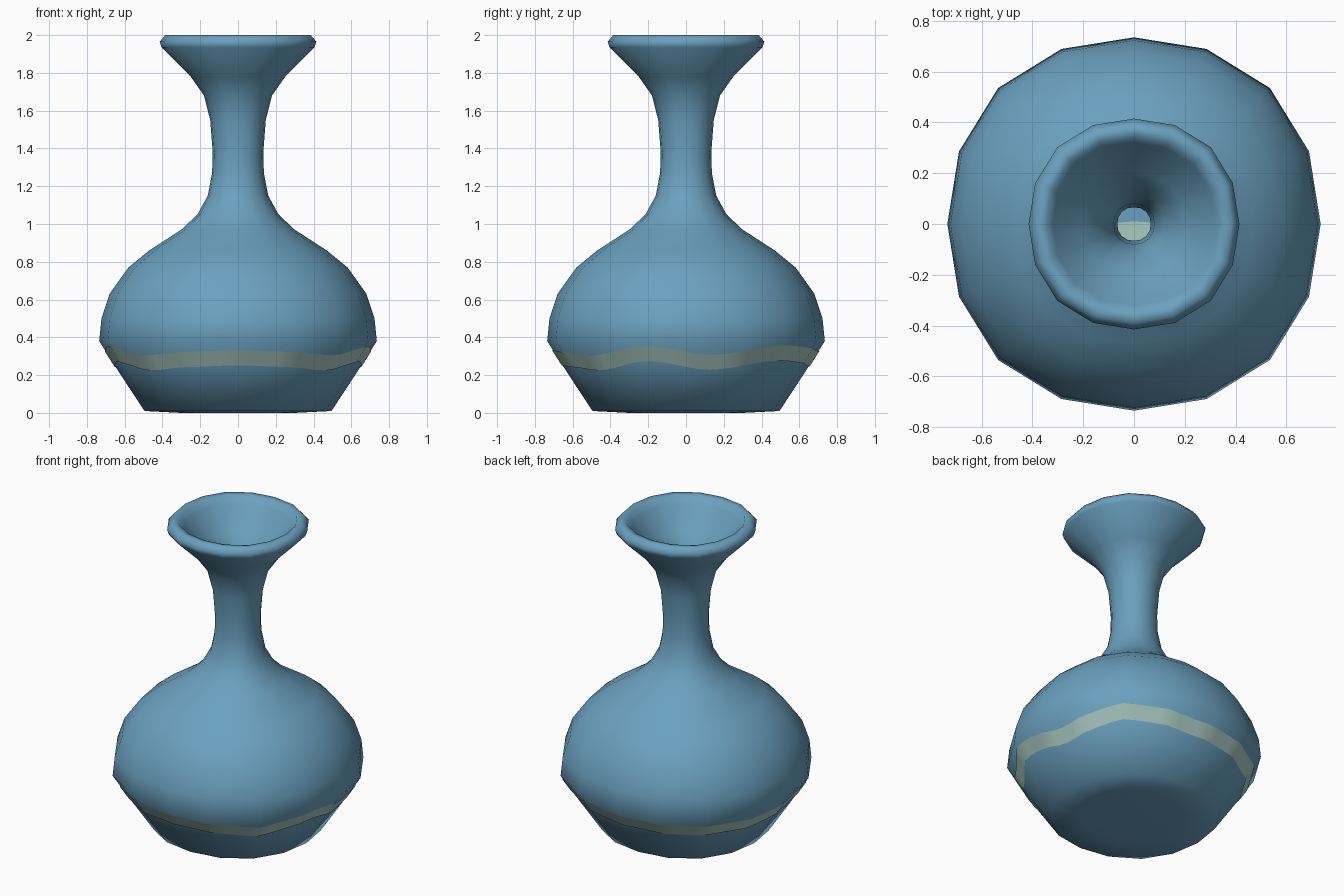
import bpy, bmesh, math

if "Cube" in bpy.data.objects:
    bpy.data.objects.remove(bpy.data.objects["Cube"])

SIDES = 16


def material(name, rgb):
    m = bpy.data.materials.new(name)
    m.diffuse_color = (*rgb, 1)
    m.use_nodes = True
    m.node_tree.nodes["Principled BSDF"].inputs["Base Color"].default_value = m.diffuse_color
    return m


blue = material("glazed blue", (0.145, 0.355, 0.52))
pale = material("pale green glaze", (0.40, 0.59, 0.54))


def corner(k):
    # slightly squared sixteen-sided ring of unit radius
    a = 2 * math.pi * k / SIDES
    s = 1 + 0.015 * (1 - math.cos(4 * a))
    return s * math.cos(a), s * math.sin(a)


def make_object(name, bm, mats):
    mesh = bpy.data.meshes.new(name)
    for f in bm.faces:
        f.smooth = True
    bm.to_mesh(mesh)
    bm.free()
    for m in mats:
        mesh.materials.append(m)
    ob = bpy.data.objects.new(name, mesh)
    bpy.context.collection.objects.link(ob)
    return ob


# Vase: one continuous lathed wall, outside up to the lip then down inside
outer = [(0.30, 0.0), (0.495, 0.01), (0.62, 0.20), (0.735, 0.38), (0.723, 0.50),
         (0.68, 0.63), (0.58, 0.77), (0.47, 0.86), (0.30, 0.97), (0.215, 1.05),
         (0.16, 1.15), (0.137, 1.27), (0.134, 1.38), (0.147, 1.55),
         (0.18, 1.68), (0.25, 1.78), (0.405, 1.935), (0.415, 1.965), (0.385, 2.0)]
inner = [(0.345, 1.995), (0.32, 1.95), (0.20, 1.83), (0.12, 1.72), (0.08, 1.57),
         (0.066, 1.38), (0.07, 1.25), (0.10, 1.12), (0.17, 1.00), (0.26, 0.91),
         (0.42, 0.80), (0.53, 0.71), (0.62, 0.60), (0.655, 0.48), (0.66, 0.39),
         (0.55, 0.21), (0.45, 0.08), (0.15, 0.075)]
bm = bmesh.new()
rings = []
for r, z in outer + inner:
    rings.append([bm.verts.new((r * corner(k)[0], r * corner(k)[1], z))
                  for k in range(SIDES)])
for a, b in zip(rings, rings[1:]):
    for k in range(SIDES):
        n = (k + 1) % SIDES
        bm.faces.new((a[k], a[n], b[n], b[k]))
bm.faces.new(rings[0][::-1])

# Inner floor: half of it shows the pale glaze through the neck
centre = bm.verts.new((0, 0.01, 0.075))
for k in range(SIDES):
    f = bm.faces.new((rings[-1][k], rings[-1][(k + 1) % SIDES], centre))
    f.material_index = 1 if f.calc_center_median().y < 0 else 0
make_object("vase_body", bm, [blue, pale])

# Wavy painted band: thin strip following the lower wall
knots = [(-90, 0.292), (-67, 0.283), (-45, 0.265), (-17, 0.314), (11, 0.268),
         (45, 0.317), (90, 0.287), (135, 0.275), (169, 0.268), (197, 0.314),
         (225, 0.265), (247, 0.283), (270, 0.292)]


def wave(deg):
    for (a, za), (b, zb) in zip(knots, knots[1:]):
        if a <= deg <= b:
            t = (deg - a) / (b - a)
            t = t * t * (3 - 2 * t)
            return za + (zb - za) * t
    return knots[-1][1]


def wall_radius(z):
    for (ra, za), (rb, zb) in zip(outer, outer[1:]):
        if za <= z <= zb:
            return ra + (rb - ra) * (z - za) / (zb - za)


bm = bmesh.new()
STEPS = 4
cols = []
for i in range(SIDES * STEPS):
    k, t = divmod(i, STEPS)
    t /= STEPS
    (x0, y0), (x1, y1) = corner(k), corner(k + 1)
    x, y = x0 + (x1 - x0) * t, y0 + (y1 - y0) * t
    deg = math.degrees(math.atan2(y, x))
    mid = wave(deg if deg >= -90 else deg + 360)
    col = []
    for dz in (-0.04, 0.04):
        r = wall_radius(mid + dz) + 0.005
        col.append(bm.verts.new((r * x, r * y, mid + dz)))
    cols.append(col)
for i, a in enumerate(cols):
    b = cols[(i + 1) % len(cols)]
    bm.faces.new((a[0], b[0], b[1], a[1]))
make_object("wavy_band", bm, [pale])
